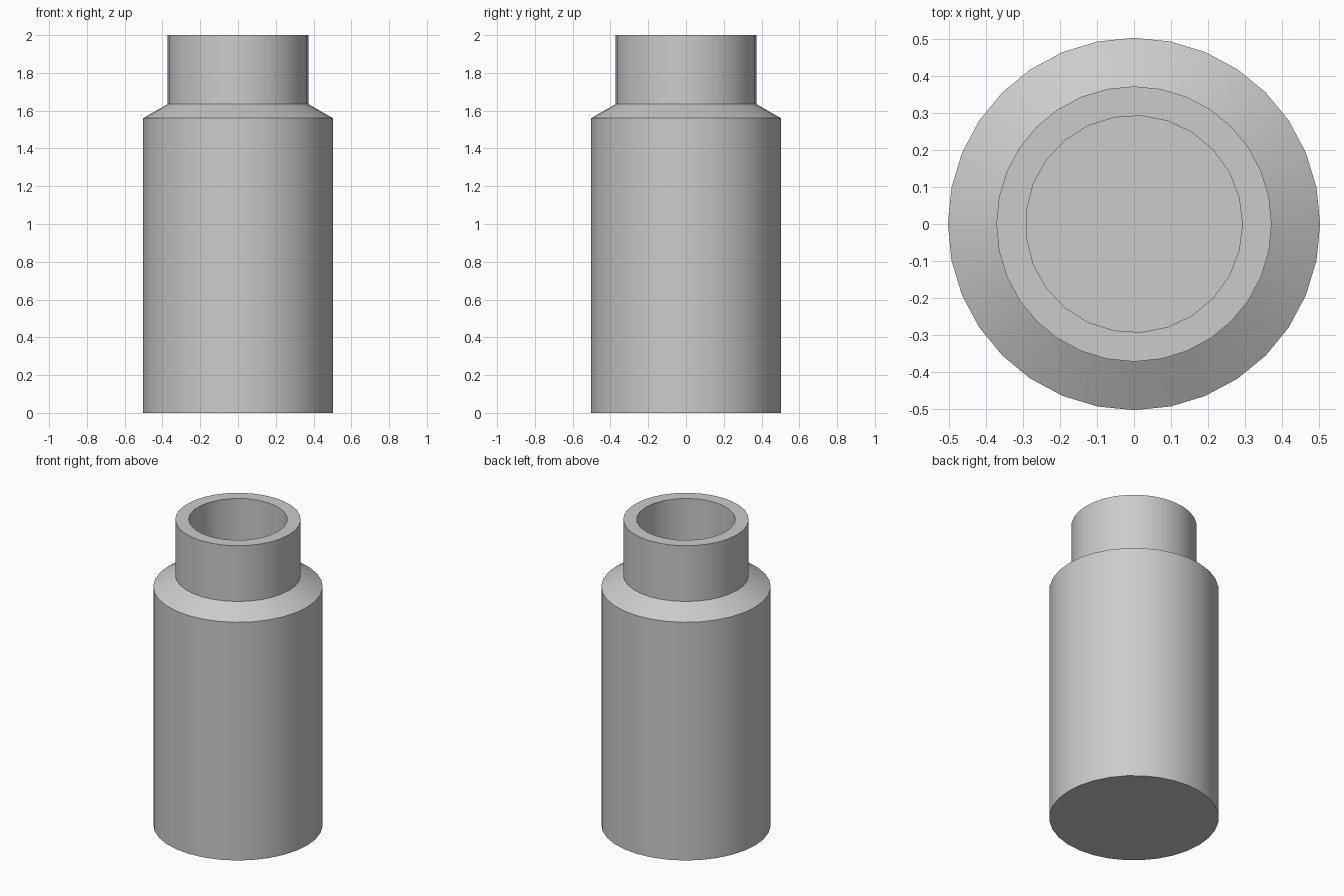
import bpy, bmesh
from math import cos, sin, pi, radians

if "Cube" in bpy.data.objects:
    bpy.data.objects.remove(bpy.data.objects["Cube"])


def lathe(name, profile, sides):
    """Closed solid of revolution from (radius, z) points, bottom to top."""
    bm = bmesh.new()
    rings = [[bm.verts.new((r * cos(2 * pi * i / sides), r * sin(2 * pi * i / sides), z))
              for i in range(sides)] for r, z in profile]
    for a, b in zip(rings, rings[1:]):
        for i in range(sides):
            j = (i + 1) % sides
            bm.faces.new((a[i], a[j], b[j], b[i]))
    bm.faces.new(rings[0][::-1])
    bm.faces.new(rings[-1])
    mesh = bpy.data.meshes.new(name)
    bm.to_mesh(mesh)
    bm.free()
    obj = bpy.data.objects.new(name, mesh)
    bpy.context.collection.objects.link(obj)
    return obj


# Bottle: body, sloped shoulder and neck
bottle = lathe("bottle", [(0.503, 0), (0.503, 1.56), (0.372, 1.635), (0.372, 2.0)], 32)

# Straight bore down from the mouth
bore = lathe("bore_cutter", [(0.293, 0.1), (0.293, 2.2)], 25)
bore.hide_render = True

cut = bottle.modifiers.new("bore", 'BOOLEAN')
cut.operation = 'DIFFERENCE'
cut.solver = 'EXACT'
cut.object = bore

bpy.ops.object.select_all(action='DESELECT')
bottle.select_set(True)
bpy.context.view_layer.objects.active = bottle
bpy.ops.object.modifier_apply(modifier=cut.name)
bpy.data.objects.remove(bore, do_unlink=True)

# Smooth sides with crisp rims
bpy.ops.object.shade_smooth_by_angle(angle=radians(30))
